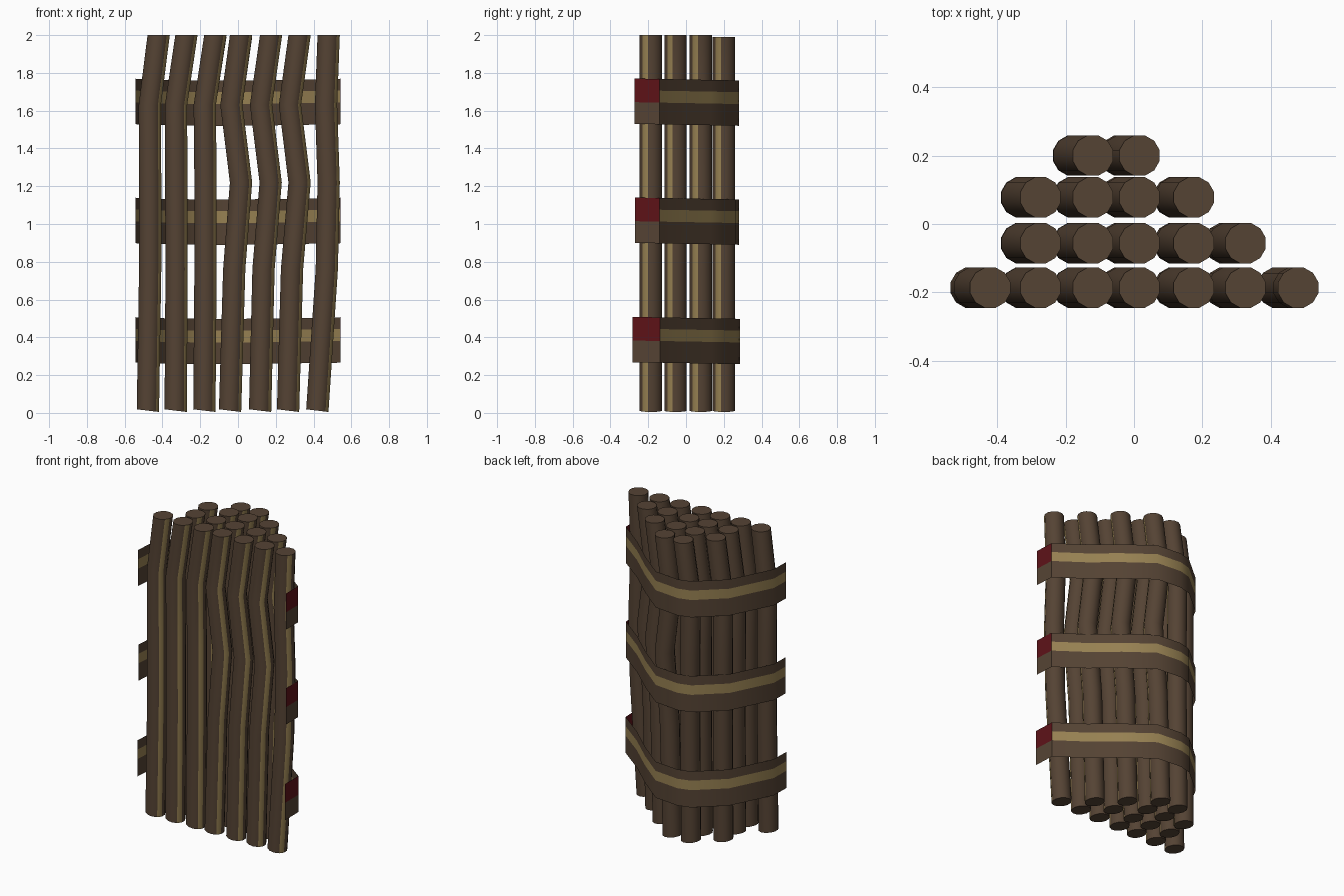
import bpy, bmesh, math

if "Cube" in bpy.data.objects:
    bpy.data.objects.remove(bpy.data.objects["Cube"])

def material(name, rgb):
    m = bpy.data.materials.new(name)
    m.diffuse_color = (*rgb, 1)
    m.use_nodes = True
    m.node_tree.nodes["Principled BSDF"].inputs["Base Color"].default_value = m.diffuse_color
    return m

BROWN = material("bark_brown", (0.09, 0.056, 0.034))
TAN = material("worn_tan", (0.31, 0.22, 0.085))
RED = material("dark_red", (0.11, 0.006, 0.009))

def finish(bm, name, mats):
    me = bpy.data.meshes.new(name)
    bm.to_mesh(me)
    bm.free()
    ob = bpy.data.objects.new(name, me)
    bpy.context.collection.objects.link(ob)
    for m in mats:
        me.materials.append(m)
    bpy.context.view_layer.objects.active = ob
    ob.select_set(True)
    bpy.ops.object.shade_smooth_by_angle(angle=math.radians(40))
    ob.select_set(False)

# Bent poles: x of the axis at each bend height, one line per column
HEIGHTS = (0.012, 0.76, 1.22, 1.63, 2.0)
COLUMNS = (
    (-0.477, -0.465, -0.465, -0.467, -0.42),
    (-0.33, -0.325, -0.327, -0.328, -0.273),
    (-0.178, -0.172, -0.172, -0.176, -0.12),
    (-0.042, -0.02, 0.016, -0.035, 0.016),
    (0.117, 0.135, 0.173, 0.122, 0.175),
    (0.265, 0.286, 0.326, 0.275, 0.326),
    (0.42, 0.47, 0.48, 0.466, 0.48),
)
# Rows from front to back: y and the columns they hold
ROWS = ((-0.186, range(0, 7)), (-0.056, range(1, 6)),
        (0.078, range(1, 5)), (0.2, range(2, 4)))
RADIUS, SIDES = 0.061, 12

def pole(name, xs, y, top):
    bm = bmesh.new()
    rings = []
    for i, (x, z) in enumerate(zip(xs, HEIGHTS)):
        if i == len(xs) - 1:
            z = top
        tilt = 0.12 if i == 0 else 0.0
        ring = []
        for k in range(SIDES):
            a = math.radians(15 + 360 / SIDES * k)
            dx, dy = RADIUS * math.cos(a), RADIUS * math.sin(a)
            ring.append(bm.verts.new((x + dx, y + dy, z - tilt * dx)))
        rings.append(ring)
    for lo, hi in zip(rings, rings[1:]):
        for k in range(SIDES):
            n = (k + 1) % SIDES
            f = bm.faces.new((lo[k], lo[n], hi[n], hi[k]))
            # worn strip on the front right side of every pole
            if k == SIDES - 2:
                f.material_index = 1
    bm.faces.new(rings[0][::-1])
    bm.faces.new(rings[-1])
    finish(bm, name, (BROWN, TAN))

for r, (y, cols) in enumerate(ROWS):
    for c in cols:
        pole(f"pole_row{r + 1}_{c + 1}", COLUMNS[c], y, 1.99 if r == 3 else 2.0)

# Straps: open bands around the sides and back, seen from above
PATH = ((-0.543, -0.27), (-0.538, -0.155), (-0.395, 0.11), (-0.22, 0.258),
        (-0.136, 0.281), (0.036, 0.265), (0.206, 0.132), (0.367, -0.012),
        (0.539, -0.14), (0.543, -0.27))
LEVELS = (0.0, 0.115, 0.178, 0.24)

def strap(name, base, shift):
    bm = bmesh.new()
    cols = []
    for i, (x, y) in enumerate(PATH):
        yy = y - shift if i in (0, len(PATH) - 1) else y + shift * 0.3
        drop = 0.01 * (y + 0.27) / 0.55
        cols.append([bm.verts.new((x, yy, base + h - drop)) for h in LEVELS])
    for i, (a, b) in enumerate(zip(cols, cols[1:])):
        for j in range(3):
            f = bm.faces.new((a[j], a[j + 1], b[j + 1], b[j]))
            # tan strip along the middle, red patch at the right end
            if i == len(cols) - 2:
                f.material_index = 2 if j > 0 else 0
            elif j == 1:
                f.material_index = 1
    finish(bm, name, (BROWN, TAN, RED))

for name, base, shift in (("lower_strap", 0.268, 0.012),
                          ("middle_strap", 0.9, 0.0),
                          ("upper_strap", 1.53, 0.003)):
    strap(name, base, shift)
